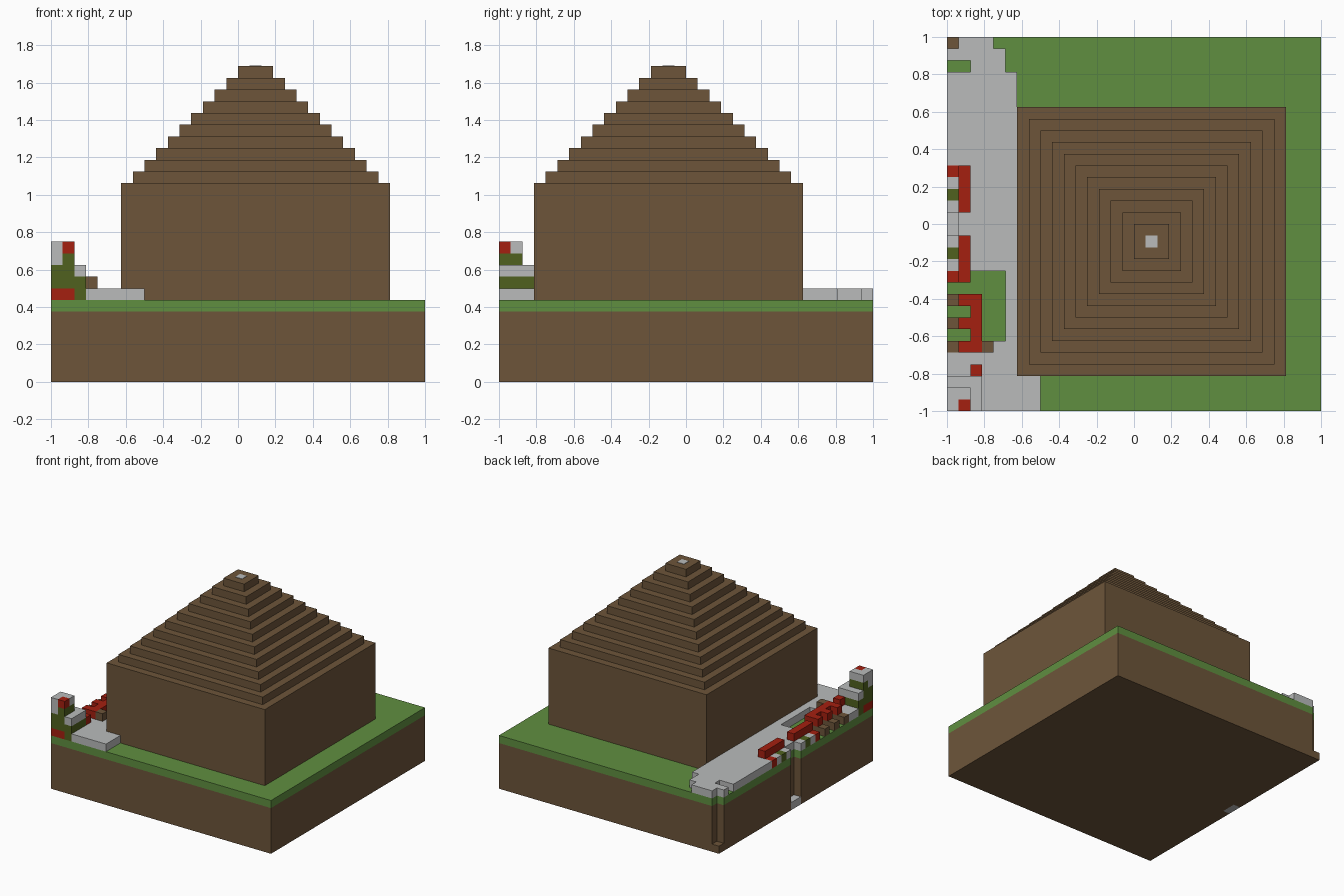
import bpy

cube = bpy.data.objects.get("Cube")
if cube:
    bpy.data.objects.remove(cube)

U = 1 / 16  # size of one building block


def material(name, rgb):
    m = bpy.data.materials.new(name)
    m.use_nodes = True
    m.diffuse_color = (*rgb, 1)
    m.node_tree.nodes["Principled BSDF"].inputs["Base Color"].default_value = (*rgb, 1)
    return m


EARTH = material("earth brown", (0.153, 0.091, 0.042))
GRASS = material("grass green", (0.117, 0.275, 0.051))
STONE = material("stone grey", (0.49, 0.5, 0.5))
RED = material("brick red", (0.376, 0.014, 0.005))
OLIVE = material("leaf olive", (0.08, 0.12, 0.013))


def make(name, verts, faces, mat):
    mesh = bpy.data.meshes.new(name)
    mesh.from_pydata([(x * U - 1, y * U - 1, z * U) for x, y, z in verts], [], faces)
    mesh.materials.append(mat)
    obj = bpy.data.objects.new(name, mesh)
    bpy.context.collection.objects.link(obj)
    return obj


def loft(name, rings, mat):
    """Join equal-length rings, counter-clockwise from bottom to top."""
    n = len(rings[0])
    faces = [tuple(reversed(range(n)))]
    for r in range(len(rings) - 1):
        a, b = r * n, (r + 1) * n
        faces += [(a + i, a + (i + 1) % n, b + (i + 1) % n, b + i) for i in range(n)]
    faces.append(tuple(range((len(rings) - 1) * n, len(rings) * n)))
    return make(name, [v for ring in rings for v in ring], faces, mat)


def prism(name, outline, z0, z1, mat):
    return loft(name, [[(x, y, z) for x, y in outline] for z in (z0, z1)], mat)


def box(name, xs, ys, zs, mat):
    (a, b), (c, d) = xs, ys
    return prism(name, [(a, c), (b, c), (b, d), (a, d)], *zs, mat)


# Ground with a corner notch and a channel in its side
ground = [(0, 0), (32, 0), (32, 32), (1, 32), (1, 31), (0, 31),
          (0, 17), (1, 17), (1, 15), (0, 15)]
prism("soil", ground, 0, 6, EARTH)
prism("lawn", ground, 6, 7, GRASS)
box("notch_floor", (0, 1), (31, 32), (0, 1), EARTH)
box("channel_floor", (0, 1), (15, 17), (0, 1), STONE)

# Paved path around the planted patch
prism("path", [(3, 0), (8, 0), (8, 3), (6, 3), (6, 29), (5, 29), (5, 31), (4, 31),
               (4, 32), (1, 32), (1, 31), (0, 31), (0, 30), (2, 30), (2, 29), (0, 29),
               (0, 21), (1, 21), (1, 12), (5, 12), (5, 6), (4, 6), (4, 5), (0, 5),
               (0, 3), (3, 3)], 7, 8, STONE)

# House: straight walls, then a stepped roof
def square(inset, z):
    x0, x1, y0, y1 = 6 + inset, 29 - inset, 3 + inset, 26 - inset
    return [(x0, y0, z), (x1, y0, z), (x1, y1, z), (x0, y1, z)]


rings = [square(0, 7), square(0, 17)]
for step in range(1, 11):
    rings += [square(step, 16 + step), square(step, 17 + step)]
loft("house", rings, EARTH)
box("roof_cap", (17, 18), (14, 15), (27, 27.05), STONE)

# Paired borders mirrored about the channel
for side, label in ((1, "back"), (-1, "front")):
    def span(a, b):
        return sorted((16 + side * a, 16 + side * b))
    box(label + "_red_rail", (1, 2), span(1, 5), (8, 9), RED)
    for at, mat in enumerate((STONE, OLIVE, STONE, RED), 1):
        box(f"{label}_border_{at}", (0, 1), span(at, at + 1), (7, 8), mat)

# Red pergola on brown posts
box("pergola_spine", (2, 3), (5, 10), (8, 9), RED)
for y in (5, 7, 9):
    box("pergola_arm", (1, 2), (y, y + 1), (8, 9), RED)
    box("pergola_post", (0, 3), (y, y + 1), (7, 8), EARTH)
box("pergola_end_post", (3, 4), (5, 6), (7, 9), EARTH)
box("red_block", (2, 3), (3, 4), (8, 9), RED)

# Corner tower, layer by layer
box("tower_red_base", (0, 2), (0, 2), (7, 8), RED)
leg = [(2, 0), (3, 0), (3, 3), (0, 3), (0, 2), (2, 2)]
prism("tower_base_rim", leg, 7, 8, OLIVE)
box("tower_hedge", (0, 3), (0, 3), (8, 9), OLIVE)
prism("tower_ledge", leg, 9, 10, STONE)
box("tower_core", (0, 2), (0, 2), (9, 10), OLIVE)
bend = [(1, 0), (2, 0), (2, 2), (0, 2), (0, 1), (1, 1)]
prism("tower_neck", bend, 10, 11, OLIVE)
box("tower_corner", (0, 1), (0, 1), (10, 12), STONE)
box("tower_crown", (0, 2), (1, 2), (11, 12), STONE)
box("tower_red_top", (1, 2), (0, 1), (11, 12), RED)
